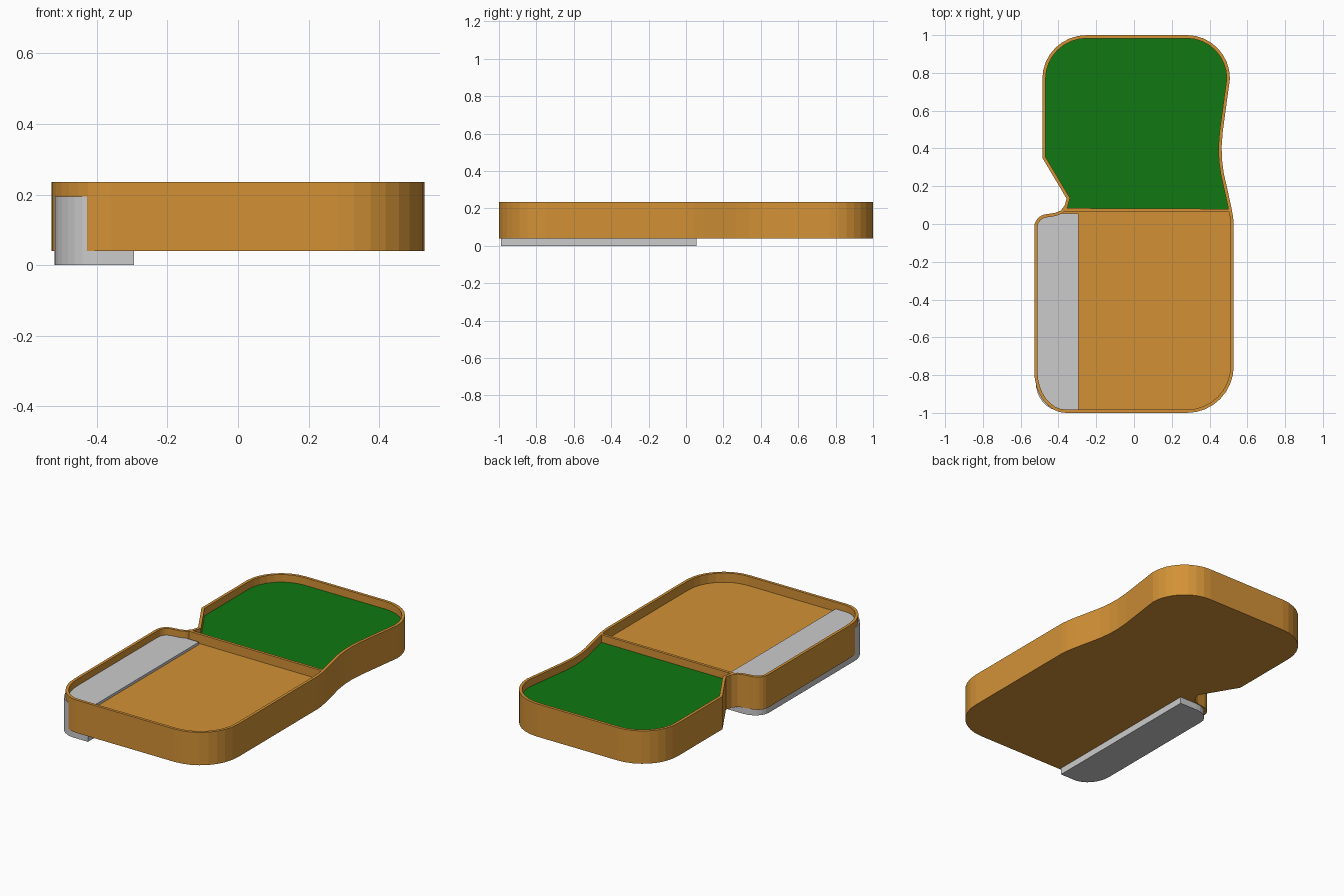
import bpy, bmesh
from math import sin, cos, radians

if "Cube" in bpy.data.objects:
    bpy.data.objects.remove(bpy.data.objects["Cube"])


def material(name, rgb):
    m = bpy.data.materials.new(name)
    m.diffuse_color = (*rgb, 1)
    m.use_nodes = True
    m.node_tree.nodes["Principled BSDF"].inputs["Base Color"].default_value = m.diffuse_color
    return m


BROWN = material("tan", (0.65, 0.285, 0.037))
GREEN = material("green", (0.005, 0.187, 0.006))


def arc(cx, cy, rx, ry, a0, a1, n=8):
    """Points along an elliptical corner, angles in degrees."""
    angles = [radians(a0 + (a1 - a0) * i / n) for i in range(n + 1)]
    return [(cx + rx * cos(a), cy + ry * sin(a)) for a in angles]


def prism(name, outline, z0, z1, mat=None, rim=0, depth=0):
    """Extrude an outline; with a rim, recess the top face to make a tray."""
    bm = bmesh.new()
    face = bm.faces.new([bm.verts.new((x, y, z0)) for x, y in outline])
    top = bmesh.ops.extrude_face_region(bm, geom=[face], use_keep_orig=True)["geom"]
    for v in (g for g in top if isinstance(g, bmesh.types.BMVert)):
        v.co.z = z1
    bmesh.ops.recalc_face_normals(bm, faces=bm.faces[:])
    if rim:
        cap = max(bm.faces, key=lambda f: f.calc_center_median().z)
        bmesh.ops.inset_region(bm, faces=[cap], thickness=rim, use_even_offset=True)
        wall = bmesh.ops.extrude_face_region(bm, geom=[cap])["geom"]
        for v in (g for g in wall if isinstance(g, bmesh.types.BMVert)):
            v.co.z -= depth
        if cap.is_valid:
            bmesh.ops.delete(bm, geom=[cap], context="FACES_ONLY")
        bmesh.ops.recalc_face_normals(bm, faces=bm.faces[:])
    mesh = bpy.data.meshes.new(name)
    bm.to_mesh(mesh)
    bm.free()
    ob = bpy.data.objects.new(name, mesh)
    bpy.context.collection.objects.link(ob)
    if mat:
        mesh.materials.append(mat)
    return ob


# Outline sections, counter-clockwise
front_right = arc(0.28, -0.752, 0.248, 0.248, -90, 0)
waist_right = [(0.528, 0.0), (0.524, 0.04), (0.515, 0.09), (0.493, 0.19),
               (0.475, 0.27), (0.466, 0.34), (0.464, 0.41), (0.470, 0.49)]
back_corners = (arc(0.28, 0.77, 0.228, 0.23, 0, 90)
                + arc(-0.25, 0.77, 0.235, 0.23, 90, 180))
notch_start = [(-0.485, 0.35), (-0.357, 0.135)]
notch_left = [(-0.367, 0.098), (-0.388, 0.071), (-0.418, 0.059)]
front_left = (arc(-0.456, -0.017, 0.072, 0.07, 90, 180, 6)
              + arc(-0.36, -0.78, 0.168, 0.22, 180, 270))

# Tray with a raised rim
prism("tray", front_right + waist_right + back_corners + notch_start
      + notch_left + front_left, 0.04, 0.235, BROWN, rim=0.017, depth=0.055)

# Green panel in the rear half
rear = [(0.503, 0.08), (0.478, 0.19), (0.460, 0.27), (0.451, 0.34),
        (0.449, 0.41), (0.455, 0.49)]
rear += arc(0.28, 0.77, 0.213, 0.215, 0, 90) + arc(-0.25, 0.77, 0.22, 0.215, 90, 180)
rear += [(-0.470, 0.354), (-0.341, 0.138), (-0.351, 0.095), (-0.359, 0.08)]
prism("green_panel", rear, 0.175, 0.19, GREEN)

# Divider between the halves
prism("divider", [(-0.375, 0.067), (0.512, 0.064), (0.512, 0.08), (-0.365, 0.084)],
      0.17, 0.235, BROWN)

# Grey side strip running through the tray and poking out underneath
strip = [(-0.295, -0.988), (-0.295, 0.055)]
strip += arc(-0.41, -0.035, 0.11, 0.09, 90, 180, 6)
strip += arc(-0.39, -0.838, 0.13, 0.15, 180, 270)
prism("side_strip", strip, 0.0, 0.195)
